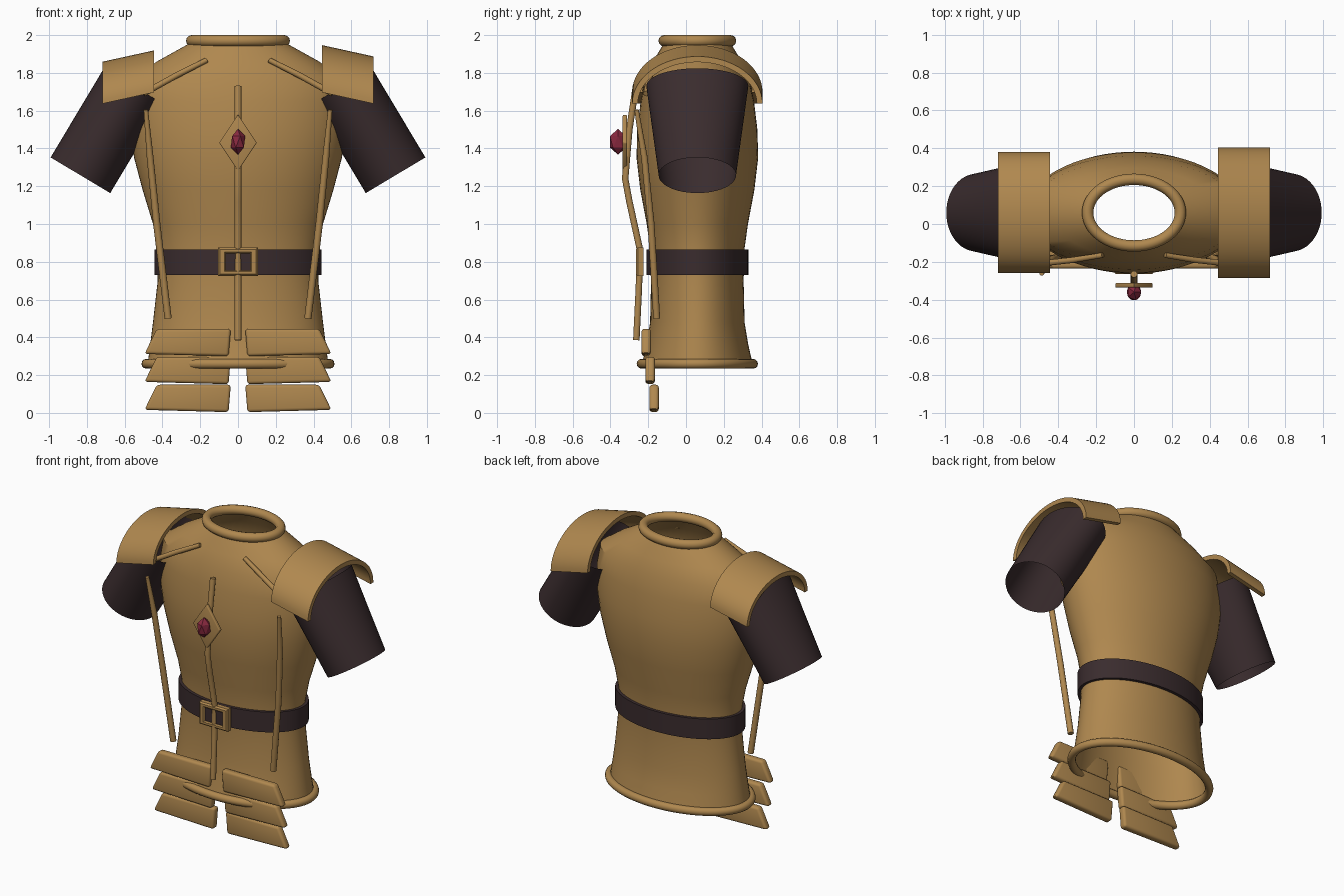
import bpy, bmesh, math
from mathutils import Vector

if "Cube" in bpy.data.objects:
    bpy.data.objects.remove(bpy.data.objects["Cube"])

CY = 0.06   # depth centre of the body


def material(name, rgb):
    m = bpy.data.materials.new(name)
    m.diffuse_color = (*rgb, 1)
    m.use_nodes = True
    m.node_tree.nodes["Principled BSDF"].inputs["Base Color"].default_value = m.diffuse_color
    return m


GOLD = material("bronze gold", (0.43, 0.245, 0.078))
DARK = material("dark leather", (0.042, 0.025, 0.027))
RED = material("red gem", (0.25, 0.022, 0.05))


def finish(name, bm, mat, angle=35):
    bmesh.ops.recalc_face_normals(bm, faces=bm.faces)
    me = bpy.data.meshes.new(name)
    bm.to_mesh(me)
    bm.free()
    me.materials.append(mat)
    ob = bpy.data.objects.new(name, me)
    bpy.context.collection.objects.link(ob)
    if angle:
        bpy.ops.object.select_all(action='DESELECT')
        ob.select_set(True)
        bpy.context.view_layer.objects.active = ob
        bpy.ops.object.shade_smooth_by_angle(angle=math.radians(angle))
    return ob


def loft(name, rings, mat, closed=True, wrap=False, caps=False, angle=35):
    """Skin a list of equally long point rings."""
    bm = bmesh.new()
    vs = [[bm.verts.new(p) for p in r] for r in rings]
    n = len(vs[0])
    pairs = list(zip(vs, vs[1:])) + ([(vs[-1], vs[0])] if wrap else [])
    for a, b in pairs:
        for i in range(n if closed else n - 1):
            j = (i + 1) % n
            bm.faces.new((a[i], a[j], b[j], b[i]))
    if caps:
        bm.faces.new(vs[0])
        bm.faces.new(vs[-1])
    return finish(name, bm, mat, angle)


def ellipse(rx, ry, z, n=64):
    return [(rx * math.cos(2 * math.pi * i / n), CY + ry * math.sin(2 * math.pi * i / n), z)
            for i in range(n)]


def oval_rim(name, rx, ry, z, r):
    rings = []
    for k in range(12):
        a = 2 * math.pi * k / 12
        rings.append(ellipse(rx + r * math.cos(a), ry + r * math.cos(a), z + r * math.sin(a)))
    loft(name, rings, GOLD, wrap=True, angle=60)


def rod(name, pts, radii, n=10):
    pts = [Vector(p) for p in pts]
    rings = []
    for i, (p, r) in enumerate(zip(pts, radii)):
        d = (pts[min(i + 1, len(pts) - 1)] - pts[max(i - 1, 0)]).normalized()
        u = d.cross(Vector((0, 1, 0))).normalized()
        v = d.cross(u)
        rings.append([p + r * (u * math.cos(2 * math.pi * k / n) + v * math.sin(2 * math.pi * k / n))
                      for k in range(n)])
    loft(name, rings, GOLD, caps=True, angle=50)


def plate(name, outline, y0, y1, mat, bevel=0.0):
    """Extrude an x-z outline through depth, with rounded edges."""
    bm = bmesh.new()
    rings = [[bm.verts.new((x, y, z)) for x, z in outline] for y in (y0, y1)]
    n = len(outline)
    for r in rings:
        bm.faces.new(r)
    for i in range(n):
        j = (i + 1) % n
        bm.faces.new((rings[0][i], rings[0][j], rings[1][j], rings[1][i]))
    if bevel:
        bmesh.ops.bevel(bm, geom=bm.edges[:], offset=bevel, segments=3, profile=0.5,
                        affect='EDGES')
    return finish(name, bm, mat)


def rect(x, z0, z1):
    return [(-x, z0), (x, z0), (x, z1), (-x, z1)]


# Body shell, open at hem and neck: (z, half width, half depth)
body = [(0.25, .48, .295), (0.36, .465, .27), (0.48, .45, .25), (0.70, .425, .245),
        (0.87, .425, .25), (1.0, .45, .268), (1.18, .505, .302), (1.35, .55, .322),
        (1.5, .575, .318), (1.65, .58, .30), (1.77, .56, .275), (1.86, .43, .235),
        (1.96, .25, .175)]
loft("body_shell", [ellipse(rx, ry, z) for z, rx, ry in body], GOLD, angle=28)
oval_rim("neck_rim", .245, .176, 1.97, .03)
oval_rim("hem_rim", .485, .295, .26, .026)

# Belt and buckle
loft("belt", [ellipse(.42, .25, .73), ellipse(.443, .27, .73), ellipse(.443, .27, .865),
              ellipse(.42, .25, .865)], DARK)
bm = bmesh.new()
loops = []
for y, hx, hz in ((-.225, .065, .045), (-.225, .105, .075), (-.255, .105, .075),
                  (-.265, .096, .066), (-.265, .072, .052), (-.258, .065, .045)):
    loops.append([(x, y, z) for x, z in rect(hx, .80 - hz, .80 + hz)])
bm.free()
loft("buckle_frame", loops, GOLD, wrap=True)
plate("buckle_inset", rect(.066, .754, .846), -.255, -.225, DARK)

# Front ridge, diamond mount and gem
rod("front_ridge", [(0, -.265, 1.73), (0, -.30, 1.5), (0, -.322, 1.24), (0, -.30, 1.12),
                    (0, -.243, .86), (0, -.25, .65), (0, -.263, .385)],
    [.018] * 7)
plate("diamond_mount", [(0, 1.28), (.1, 1.43), (0, 1.58), (-.1, 1.43)], -.336, -.312, GOLD, .006)
bm = bmesh.new()
bmesh.ops.create_icosphere(bm, subdivisions=1, radius=1)
for v in bm.verts:
    v.co = (v.co.x * .043, -.36 + v.co.y * .05, 1.435 + v.co.z * .068)
finish("gem", bm, RED, 0)

for s, side in ((-1, "left"), (1, "right")):
    # Short sleeves, open tapered tubes
    axis = Vector((s * .513, 0, -.858))
    across = Vector((s * .858, 0, .513))
    rings = []
    for k in range(7):
        t = k / 6
        c = Vector((s * .552, CY, 1.73)) + axis * (.55 * t)
        ry = .27 - .065 * t
        rings.append([c + across * (.184 * math.cos(a)) + Vector((0, ry * math.sin(a), 0))
                      for a in (2 * math.pi * i / 48 for i in range(48))])
    loft("sleeve_" + side, rings, DARK)

    # Arched shoulder guards, slanting down and outwards
    a0, h0 = (.32, .222) if s < 0 else (.345, .25)
    th = .03
    section = []
    for x, drop in ((.445, .06), (.718, 0)):
        outer, inner = [], []
        for i in range(33):
            t = math.pi * i / 32
            c, sn = math.cos(t), math.sin(t)
            outer.append((s * x, CY + a0 * c, 1.637 + drop + h0 * sn))
            inner.append((s * x, CY + (a0 - th) * c, 1.637 + drop + (h0 - th) * sn))
        section.append(outer + inner[::-1])
    bm_guard = loft("shoulder_guard_" + side, section, GOLD)
    bm = bmesh.new()
    bm.from_mesh(bm_guard.data)
    bm.verts.ensure_lookup_table()
    for base in (0, 66):        # close both ends of the arch strip
        for i in range(32):
            bm.faces.new([bm.verts[base + k] for k in (i, i + 1, 64 - i, 65 - i)])
    bmesh.ops.recalc_face_normals(bm, faces=bm.faces)
    for f in bm.faces:
        f.smooth = True
    bm.to_mesh(bm_guard.data)
    bm.free()
    bpy.ops.object.shade_smooth_by_angle(angle=math.radians(35))

    # Slender side and collar ridges
    rod("side_ridge_" + side, [(s * .488, -.262, 1.605), (s * .465, -.22, 1.35),
                               (s * .43, -.185, 1.0), (s * .37, -.155, .5)],
        [.012, .018, .019, .019])
    rod("collar_ridge_" + side, [(s * .165, -.165, 1.868), (s * .32, -.19, 1.79),
                                 (s * .50, -.21, 1.69)], [.014, .016, .016])

    # Three overlapping hip plates per side
    for k in range(3):
        z, y = .30 - .148 * k, -.236 + .021 * k
        plate(f"hip_plate_{side}_{k + 1}",
              [(s * .05, z), (s * .495, z + .012), (s * .43, z + .145), (s * .038, z + .145)],
              y, y + .05, GOLD, .016)
